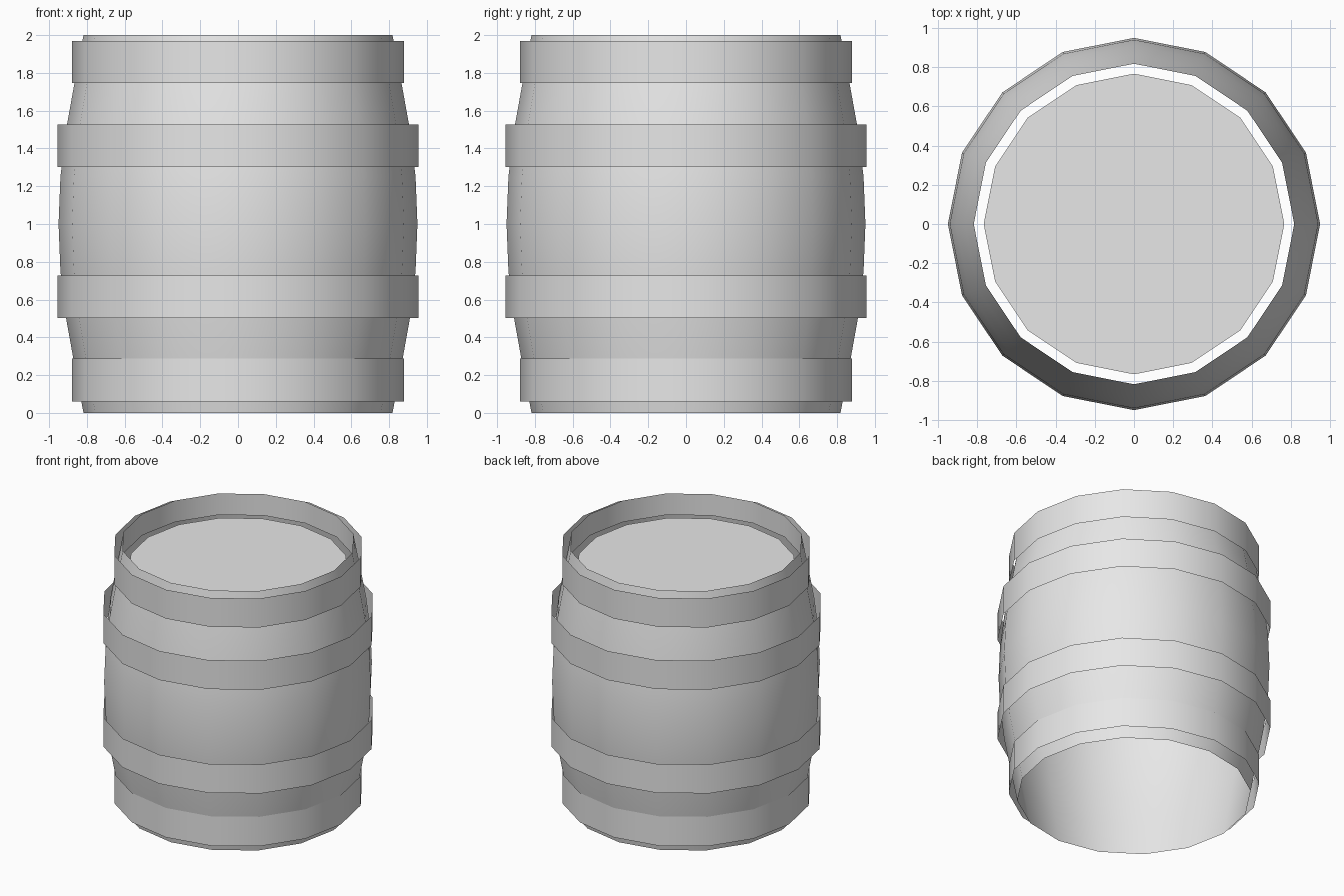
import bpy
import math

if "Cube" in bpy.data.objects:
    bpy.data.objects.remove(bpy.data.objects["Cube"])

SIDES = 16

grey = bpy.data.materials.new("plain_grey")
grey.diffuse_color = (0.8, 0.8, 0.8, 1)
grey.use_nodes = True
grey.node_tree.nodes["Principled BSDF"].inputs["Base Color"].default_value = grey.diffuse_color


def finish(name, verts, faces, smooth):
    mesh = bpy.data.meshes.new(name)
    mesh.from_pydata(verts, [], faces)
    mesh.materials.append(grey)
    for p in mesh.polygons:
        p.use_smooth = smooth
    obj = bpy.data.objects.new(name, mesh)
    bpy.context.collection.objects.link(obj)
    return obj


def ring(r, z):
    return [(r * math.cos(2 * math.pi * i / SIDES),
             r * math.sin(2 * math.pi * i / SIDES), z) for i in range(SIDES)]


def shell(name, profile):
    """Open surface of revolution through (radius, height) points."""
    verts = [v for r, z in profile for v in ring(r, z)]
    faces = []
    for k in range(len(profile) - 1):
        a, b = k * SIDES, (k + 1) * SIDES
        for i in range(SIDES):
            j = (i + 1) % SIDES
            faces.append((a + i, a + j, b + j, b + i))
    return finish(name, verts, faces, True)


# Bulging stave wall, open at the bottom
half = [(0.818, 0), (0.865, 0.25), (0.91, 0.5), (0.94, 0.75)]
wall = half + [(0.95, 1)] + [(r, 2 - z) for r, z in reversed(half)]
shell("barrel_wall", wall)

# Inner rim dropping from the top edge
shell("inner_rim", [(0.77 + 0.048, 1.835), (0.818, 2)][::-1])

# Recessed lid
finish("lid", ring(0.767, 1.835), [tuple(range(SIDES))], False)

# Four thin hoops
for name, r, z0, z1 in [("bottom_hoop", 0.878, 0.06, 0.287),
                        ("lower_hoop", 0.956, 0.503, 0.727),
                        ("upper_hoop", 0.956, 1.303, 1.527),
                        ("top_hoop", 0.878, 1.747, 1.97)]:
    shell(name, [(r, z0), (r, z1)])
